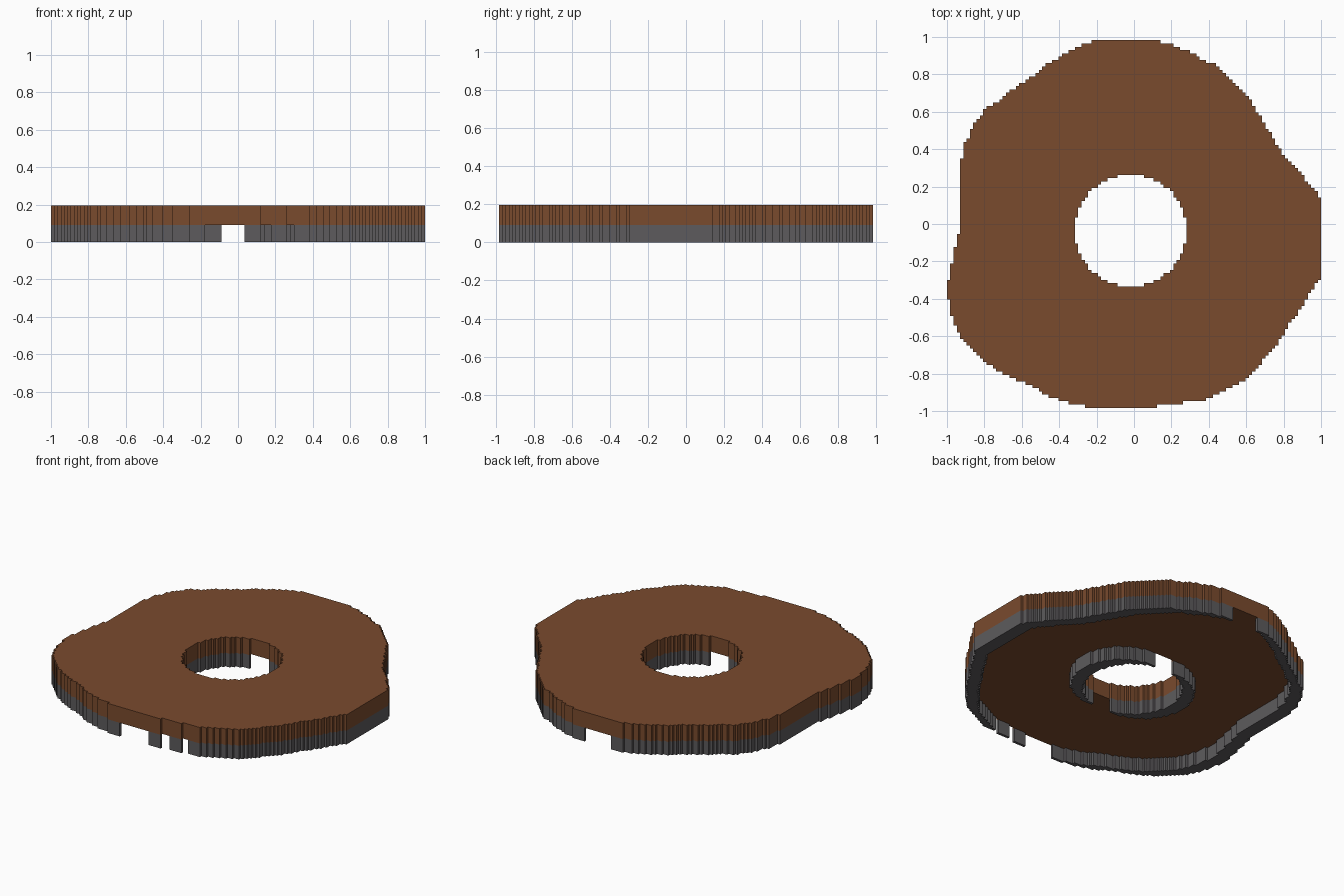
import bpy, bmesh, math

if "Cube" in bpy.data.objects:
    bpy.data.objects.remove(bpy.data.objects["Cube"])

CELL = 2 / 114            # the model is a stack of rows on a square grid
ROWS, COLS = 112, 114
Y0 = -ROWS * CELL / 2
WALL = 5                  # rim wall width in cells
Z_RIM, Z_TOP = 0.09, 0.195

# Outline as (y, x) points, from front to back
LEFT = [(-.975, -.263), (-.955, -.35), (-.94, -.40), (-.92, -.455), (-.90, -.49), (-.87, -.54),
        (-.84, -.61), (-.81, -.68), (-.78, -.74), (-.74, -.79), (-.70, -.84), (-.66, -.88),
        (-.60, -.93), (-.53, -.965), (-.46, -.983), (-.36, -1), (-.25, -.983), (-.165, -.965),
        (-.09, -.947), (-.02, -.93), (.30, -.93), (.42, -.91), (.47, -.88), (.53, -.86),
        (.57, -.82), (.62, -.79), (.66, -.72), (.72, -.65), (.77, -.575), (.82, -.50),
        (.86, -.455), (.90, -.385), (.94, -.315), (.957, -.28), (.975, -.225)]
RIGHT = [(-.975, .105), (-.955, .28), (-.94, .38), (-.92, .42), (-.90, .47), (-.87, .52),
         (-.84, .58), (-.79, .64), (-.73, .69), (-.68, .735), (-.62, .78), (-.57, .81),
         (-.52, .84), (-.47, .88), (-.42, .91), (-.36, .945), (-.31, .98), (-.285, 1), (.11, 1),
         (.16, .98), (.20, .945), (.25, .91), (.30, .86), (.35, .81), (.40, .78), (.45, .745),
         (.50, .72), (.55, .69), (.60, .66), (.65, .63), (.70, .595), (.75, .54), (.80, .49),
         (.85, .44), (.87, .385), (.90, .33), (.92, .30), (.94, .245), (.957, .21), (.975, .14)]


def column(points, y):
    """Outline column (grid line number) at height y."""
    y = min(max(y, points[0][0]), points[-1][0])
    for (y1, x1), (y2, x2) in zip(points, points[1:]):
        if y <= y2:
            x = x1 + (x2 - x1) * (y - y1) / (y2 - y1)
            return round((x + 1) / CELL)


def material(name, color):
    m = bpy.data.materials.new(name)
    m.diffuse_color = (*color, 1)
    m.use_nodes = True
    m.node_tree.nodes["Principled BSDF"].inputs["Base Color"].default_value = m.diffuse_color
    return m


def add_box(bm, c1, c2, row, z1, z2):
    x1, x2 = -1 + c1 * CELL, -1 + c2 * CELL
    y1 = Y0 + row * CELL
    v = [bm.verts.new((x, y, z)) for z in (z1, z2)
         for x, y in ((x1, y1), (x2, y1), (x2, y1 + CELL), (x1, y1 + CELL))]
    for f in ((3, 2, 1, 0), (4, 5, 6, 7), (0, 1, 5, 4), (1, 2, 6, 5), (2, 3, 7, 6), (3, 0, 4, 7)):
        bm.faces.new([v[i] for i in f])


def finish(bm, name, mat):
    me = bpy.data.meshes.new(name)
    bm.to_mesh(me)
    bm.free()
    me.materials.append(mat)
    bpy.context.collection.objects.link(bpy.data.objects.new(name, me))


slab, rim, collar = bmesh.new(), bmesh.new(), bmesh.new()
HOLE_COL, HOLE_ROW, HOLE_R = 56, 54, 17   # round hole, in cells

for r in range(ROWS):
    y = Y0 + (r + .5) * CELL
    a, b = column(LEFT, y), column(RIGHT, y)
    # outer rim wall below each row end
    add_box(rim, a, a + WALL, r, 0, Z_RIM)
    add_box(rim, b - WALL, b, r, 0, Z_RIM)
    d = r + .5 - HOLE_ROW
    if abs(d) < HOLE_R:
        # slab row split by the hole, with collar walls on both sides
        h = round(math.sqrt(HOLE_R ** 2 - d ** 2))
        h1, h2 = HOLE_COL - h, HOLE_COL + h
        add_box(slab, a, h1, r, Z_RIM, Z_TOP)
        add_box(slab, h2, b, r, Z_RIM, Z_TOP)
        add_box(collar, h1 - WALL, h1, r, 0, Z_RIM)
        add_box(collar, h2, h2 + WALL, r, 0, Z_RIM)
    else:
        add_box(slab, a, b, r, Z_RIM, Z_TOP)

brown = material("brown", (0.195, 0.07, 0.027))
grey = material("dark_grey", (0.11, 0.105, 0.11))
finish(slab, "top_slab", brown)
finish(rim, "outer_rim", grey)
finish(collar, "hole_collar", grey)
